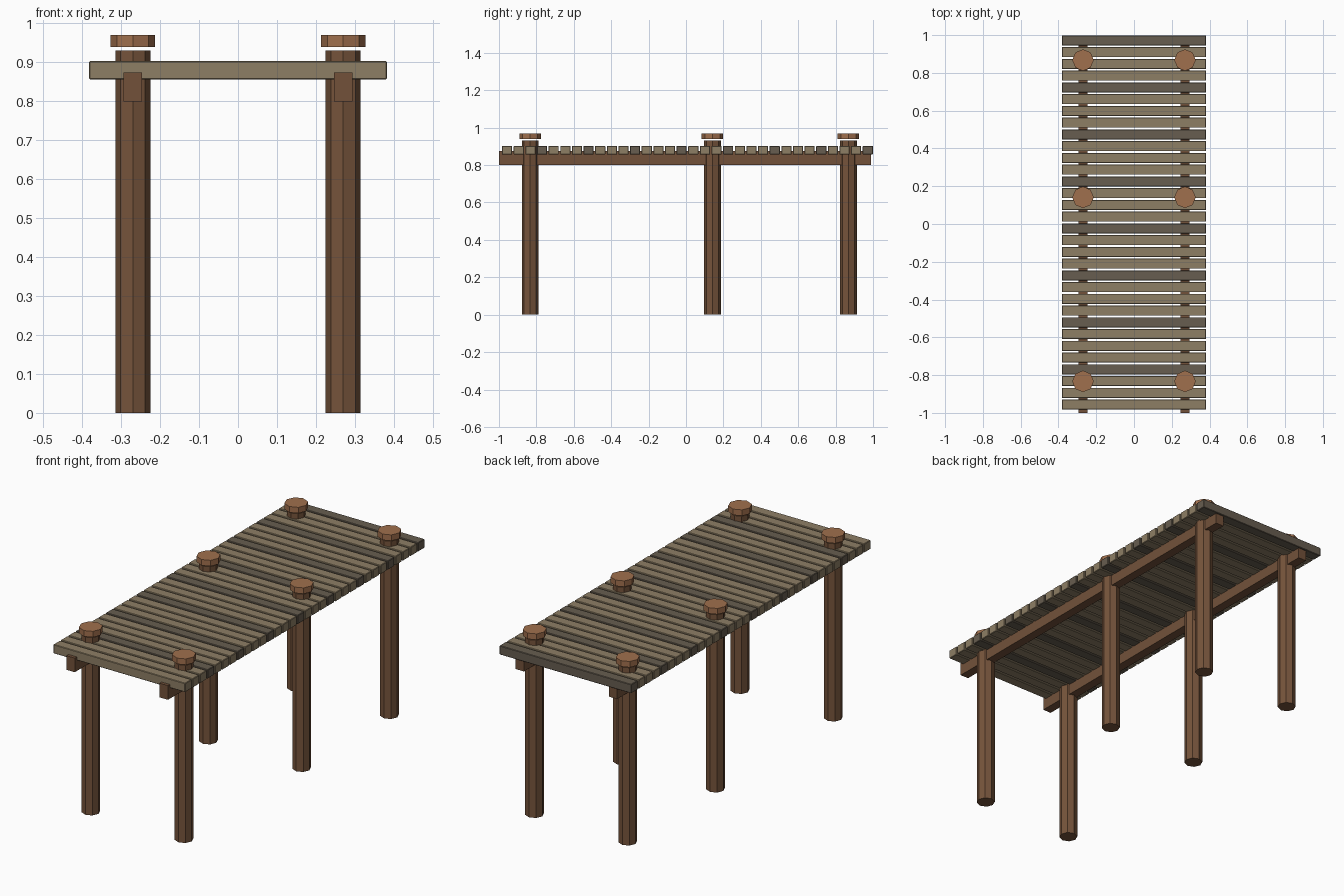
import bpy, bmesh, math
from mathutils import Matrix

if "Cube" in bpy.data.objects:
    bpy.data.objects.remove(bpy.data.objects["Cube"])


def material(name, rgb):
    m = bpy.data.materials.new(name)
    m.diffuse_color = (*rgb, 1)
    m.use_nodes = True
    m.node_tree.nodes["Principled BSDF"].inputs["Base Color"].default_value = m.diffuse_color
    return m


PLANK = material("weathered_plank", (0.27, 0.21, 0.13))
DARK = material("dark_plank", (0.135, 0.11, 0.08))
POST = material("post_wood", (0.18, 0.088, 0.044))
BEAM = material("beam_wood", (0.17, 0.083, 0.042))
CAP = material("cap_wood", (0.35, 0.16, 0.075))


def finish(name, bm, mat):
    mesh = bpy.data.meshes.new(name)
    bm.to_mesh(mesh)
    bm.free()
    mesh.materials.append(mat)
    obj = bpy.data.objects.new(name, mesh)
    bpy.context.collection.objects.link(obj)
    return obj


def box(name, x0, x1, y0, y1, z0, z1, mat, bevel=0):
    bm = bmesh.new()
    place = Matrix.Translation(((x0 + x1) / 2, (y0 + y1) / 2, (z0 + z1) / 2))
    size = Matrix.Diagonal((x1 - x0, y1 - y0, z1 - z0, 1))
    bmesh.ops.create_cube(bm, size=1, matrix=place @ size)
    if bevel:
        bmesh.ops.bevel(bm, geom=bm.edges[:], offset=bevel, segments=1, affect='EDGES')
    return finish(name, bm, mat)


def octagon(name, x, y, z0, z1, r, mat):
    bm = bmesh.new()
    bmesh.ops.create_cone(bm, cap_ends=True, segments=8, radius1=r, radius2=r, depth=z1 - z0,
                          matrix=Matrix.Translation((x, y, (z0 + z1) / 2)))
    return finish(name, bm, mat)


# Deck planks, every fourth one darker
COUNT, PITCH, WIDTH = 32, 0.0622, 0.054
for i in range(COUNT):
    y = 0.972 - i * PITCH
    box(f"deck_plank_{i + 1}", -0.382, 0.382, y - WIDTH / 2, y + WIDTH / 2,
        0.856, 0.903, DARK if i % 4 == 0 else PLANK, 0.0025)

for side, label in ((-1, "left"), (1, "right")):
    x = side * 0.27
    # Long beams under the deck
    box(f"{label}_beam", x - 0.024, x + 0.024, -1.0, 0.99, 0.80, 0.874, BEAM)
    # Posts rising through the deck, each with a wider cap just above it
    for place, y in (("front", -0.833), ("middle", 0.141), ("back", 0.868)):
        octagon(f"{label}_{place}_post", x, y, 0, 0.931, 0.045, POST)
        octagon(f"{label}_{place}_cap", x, y, 0.939, 0.97, 0.057, CAP)
